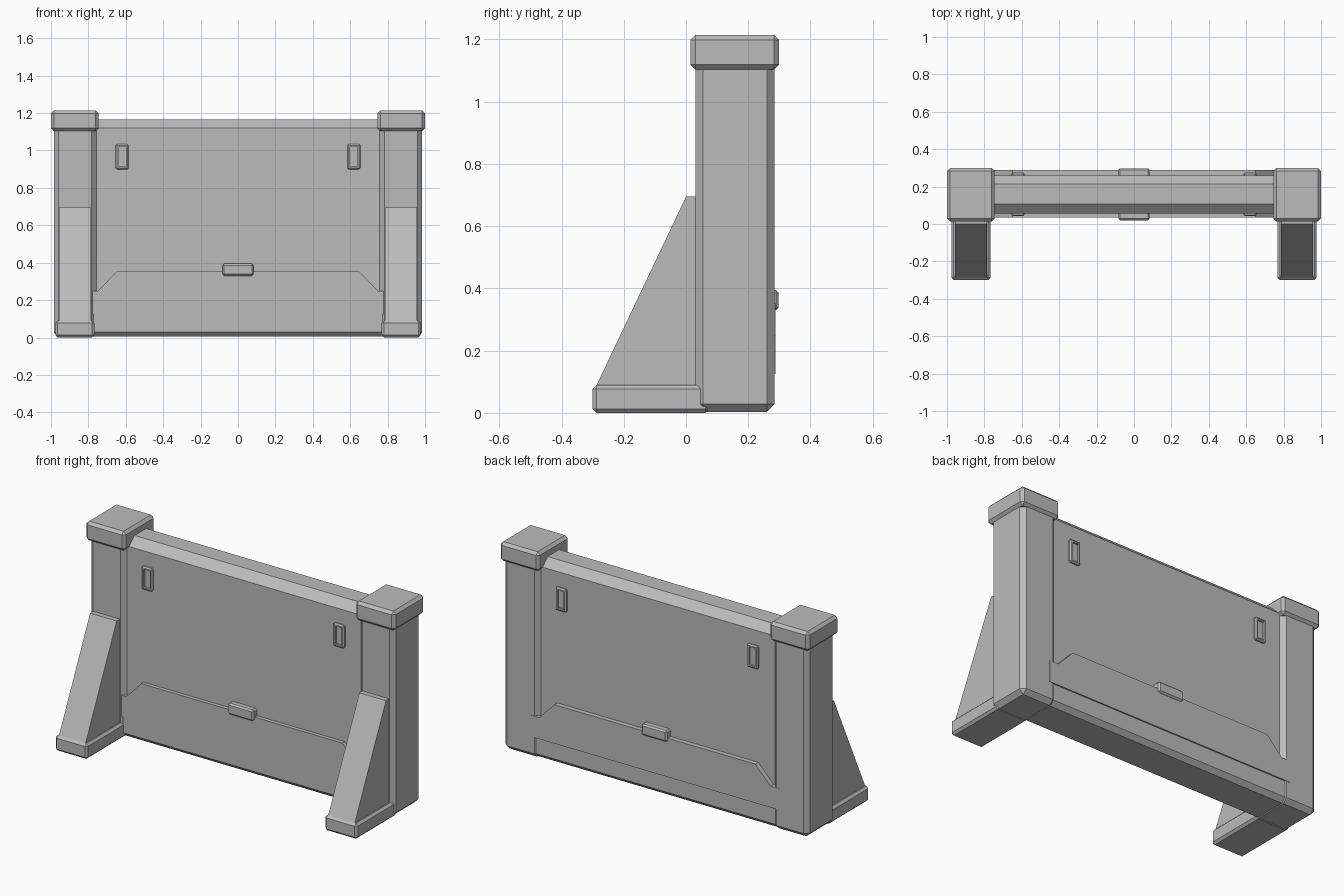
import bpy, bmesh

if "Cube" in bpy.data.objects:
    bpy.data.objects.remove(bpy.data.objects["Cube"])

grey = bpy.data.materials.new("concrete_grey")
grey.diffuse_color = (0.5, 0.5, 0.5, 1)
grey.use_nodes = True
grey.node_tree.nodes["Principled BSDF"].inputs["Base Color"].default_value = grey.diffuse_color


def finish(name, bm):
    bmesh.ops.recalc_face_normals(bm, faces=bm.faces)
    mesh = bpy.data.meshes.new(name)
    bm.to_mesh(mesh)
    bm.free()
    mesh.materials.append(grey)
    obj = bpy.data.objects.new(name, mesh)
    bpy.context.collection.objects.link(obj)
    return obj


def block(name, lo, hi, chamfer=0.0, pick=None):
    """Box between two corners, with single-step chamfers on the picked edges."""
    bm = bmesh.new()
    bmesh.ops.create_cube(bm, size=1)
    for v in bm.verts:
        v.co = [l + (c + 0.5) * (h - l) for l, h, c in zip(lo, hi, v.co)]
    if chamfer:
        edges = [e for e in bm.edges if pick is None or pick(e)]
        bmesh.ops.bevel(bm, geom=edges, offset=chamfer, segments=1,
                        affect='EDGES', clamp_overlap=True)
    return finish(name, bm)


def extrusion(name, points, start, end, axis):
    """Prism from a profile: axis 'x' takes (y, z), axis 'y' takes (x, z)."""
    bm = bmesh.new()
    place = (lambda a, b, d: (d, a, b)) if axis == 'x' else (lambda a, b, d: (a, d, b))
    rings = [[bm.verts.new(place(a, b, d)) for a, b in points] for d in (start, end)]
    n = len(points)
    for ring in rings:
        bm.faces.new(ring)
    for i in range(n):
        j = (i + 1) % n
        bm.faces.new((rings[0][i], rings[0][j], rings[1][j], rings[1][i]))
    return finish(name, bm)


def slot_frame(name, x, y, z, out):
    """Small rectangular fitting with an inset slot, facing -y or +y."""
    bm = bmesh.new()
    bmesh.ops.create_cube(bm, size=1)
    depth = 0.03
    for v in bm.verts:
        v.co = (x + v.co.x * 0.07, y + v.co.y * depth, z + v.co.z * 0.135)
    corners = [e for e in bm.edges
               if any((v.co.y - y) * out > 0 for v in e.verts)]
    bmesh.ops.bevel(bm, geom=corners, offset=0.007, segments=1, affect='EDGES')
    bm.normal_update()
    face = max(bm.faces, key=lambda f: f.calc_center_median().y * out)
    bmesh.ops.inset_region(bm, faces=[face], thickness=0.011)
    slot = bmesh.ops.extrude_face_region(bm, geom=[face])
    bmesh.ops.delete(bm, geom=[face], context='FACES_ONLY')
    for v in slot["geom"]:
        if isinstance(v, bmesh.types.BMVert):
            v.co.y -= out * 0.012
    return finish(name, bm)


# Main wall with sloped top edges
extrusion("wall", [(0.057, 0.02), (0.26, 0.02), (0.26, 1.12), (0.215, 1.165),
                   (0.108, 1.165), (0.057, 1.12)], -0.77, 0.77, 'x')

# Base beam with chamfered lower edges
extrusion("base_beam", [(0.065, 0.005), (0.255, 0.005), (0.28, 0.03), (0.28, 0.126),
                        (0.04, 0.126), (0.04, 0.03)], -0.775, 0.775, 'x')

# Raised lower plate with tapered shoulders, on both faces
half = [(0.805, 0.125), (0.805, 0.25), (0.748, 0.25), (0.65, 0.352)]
extrusion("lower_plate", half + [(-x, z) for x, z in reversed(half)],
          0.035, 0.288, 'y')

# Centre clips, front and back
block("front_clip", (-0.083, 0.02, 0.33), (0.083, 0.07, 0.395), 0.009)
block("back_clip", (-0.083, 0.25, 0.33), (0.083, 0.298, 0.395), 0.009)

for side, s in (("left", -1), ("right", 1)):
    def xs(a, b):
        return sorted((s * a, s * b))

    # End pillar: chamfered uprights and base
    x0, x1 = xs(0.757, 0.985)
    block(side + "_pillar", (x0, 0.03, 0.003), (x1, 0.285, 1.13), 0.025,
          lambda e: min(v.co.z for v in e.verts) < 0.5)

    # Pillar cap
    x0, x1 = xs(0.745, 1.0)
    block(side + "_pillar_cap", (x0, 0.014, 1.103), (x1, 0.299, 1.215), 0.016)

    # Foot pad
    x0, x1 = xs(0.768, 0.977)
    block(side + "_foot", (x0, -0.3, 0.0), (x1, 0.075, 0.09), 0.013)

    # Sloped brace
    x0, x1 = xs(0.785, 0.957)
    extrusion(side + "_brace", [(-0.29, 0.08), (0.05, 0.08), (0.05, 0.695), (0.0, 0.695),
                                (-0.287, 0.09)], x0, x1, 'x')

    # Slotted fittings near the top, front and back
    slot_frame(side + "_front_fitting", s * 0.62, 0.057, 0.967, -1)
    slot_frame(side + "_back_fitting", s * 0.62, 0.26, 0.967, 1)
